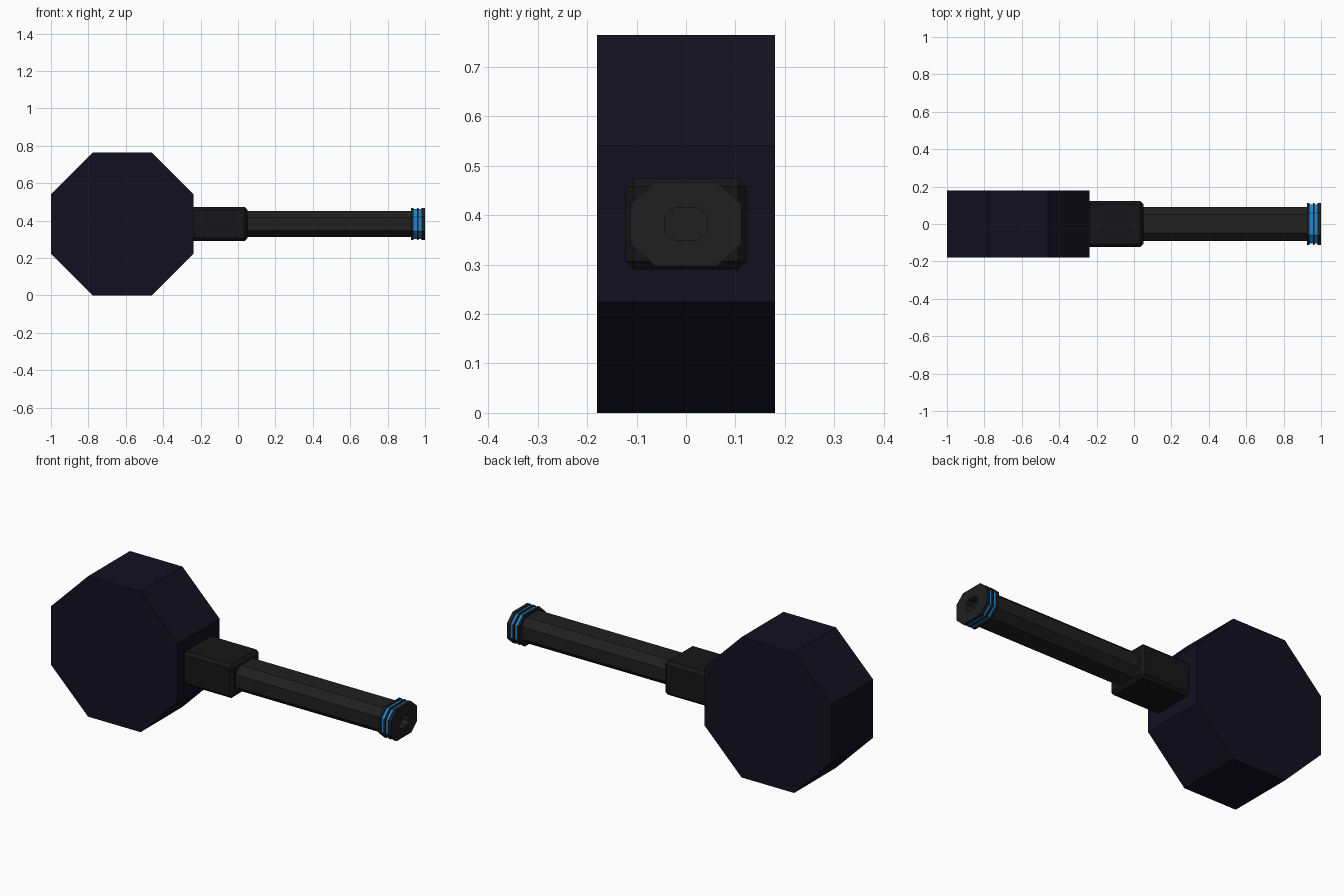
import bpy, bmesh, math

if "Cube" in bpy.data.objects:
    bpy.data.objects.remove(bpy.data.objects["Cube"])

ZC = 0.382  # height of the common axis


def material(name, rgb):
    m = bpy.data.materials.new(name)
    m.diffuse_color = (*rgb, 1)
    m.use_nodes = True
    m.node_tree.nodes["Principled BSDF"].inputs["Base Color"].default_value = m.diffuse_color
    return m


NAVY = material("navy", (0.006, 0.005, 0.014))
DARK = material("dark_grey", (0.008, 0.008, 0.009))
GREY = material("handle_grey", (0.014, 0.014, 0.014))
BLUE = material("blue", (0.01, 0.25, 0.65))


def add_object(name, bm, *mats):
    bmesh.ops.recalc_face_normals(bm, faces=bm.faces)
    me = bpy.data.meshes.new(name)
    bm.to_mesh(me)
    bm.free()
    for m in mats:
        me.materials.append(m)
    ob = bpy.data.objects.new(name, me)
    bpy.context.collection.objects.link(ob)
    return ob


def octagon_loft(name, sections, mats, accent=()):
    """Loft flattened octagons along x; sections are (x, half_y, half_z)."""
    bm = bmesh.new()
    shape = [(1, .48), (.56, 1), (-.56, 1), (-1, .48),
             (-1, -.48), (-.56, -1), (.56, -1), (1, -.48)]
    rings = [[bm.verts.new((x, hy * u, ZC + hz * v)) for u, v in shape]
             for x, hy, hz in sections]
    for s, (a, b) in enumerate(zip(rings, rings[1:])):
        for i in range(8):
            j = (i + 1) % 8
            f = bm.faces.new((a[i], a[j], b[j], b[i]))
            f.material_index = 1 if s in accent else 0
    bm.faces.new(rings[0])
    bm.faces.new(rings[-1])
    return add_object(name, bm, *mats)


# Octagonal hammer head
bm = bmesh.new()
r = ZC / math.cos(math.pi / 8)
ring = []
for i in range(8):
    a = math.pi / 8 + i * math.pi / 4
    ring.append(bm.verts.new((-0.619 + r * math.cos(a), -0.18, ZC + r * math.sin(a))))
face = bm.faces.new(ring)
ext = bmesh.ops.extrude_face_region(bm, geom=[face])
for v in ext["geom"]:
    if isinstance(v, bmesh.types.BMVert):
        v.co.y = 0.18
add_object("hammer_head", bm, NAVY)

# Chamfered collar block
bm = bmesh.new()
bmesh.ops.create_cube(bm, size=1)
for v in bm.verts:
    v.co = (-0.105 + v.co.x * 0.31, v.co.y * 0.244, ZC + v.co.z * 0.184)
bmesh.ops.bevel(bm, geom=bm.edges[:], offset=0.016, segments=1, affect='EDGES')
add_object("collar_block", bm, DARK)

# Octagonal handle
octagon_loft("handle", [(0.03, 0.092, 0.07), (0.94, 0.092, 0.07)], [GREY])

# Ringed end cap with blue grooves and a recessed socket
R, G = (0.112, 0.085), (0.105, 0.079)
octagon_loft("end_cap", [
    (0.926, *R), (0.938, *R), (0.938, *G), (0.956, *G),
    (0.956, *R), (0.966, *R), (0.966, *G), (0.982, *G),
    (0.982, *R), (1.0, *R), (1.0, 0.042, 0.033), (0.96, 0.042, 0.033),
], [GREY, BLUE], accent=(2, 6))
